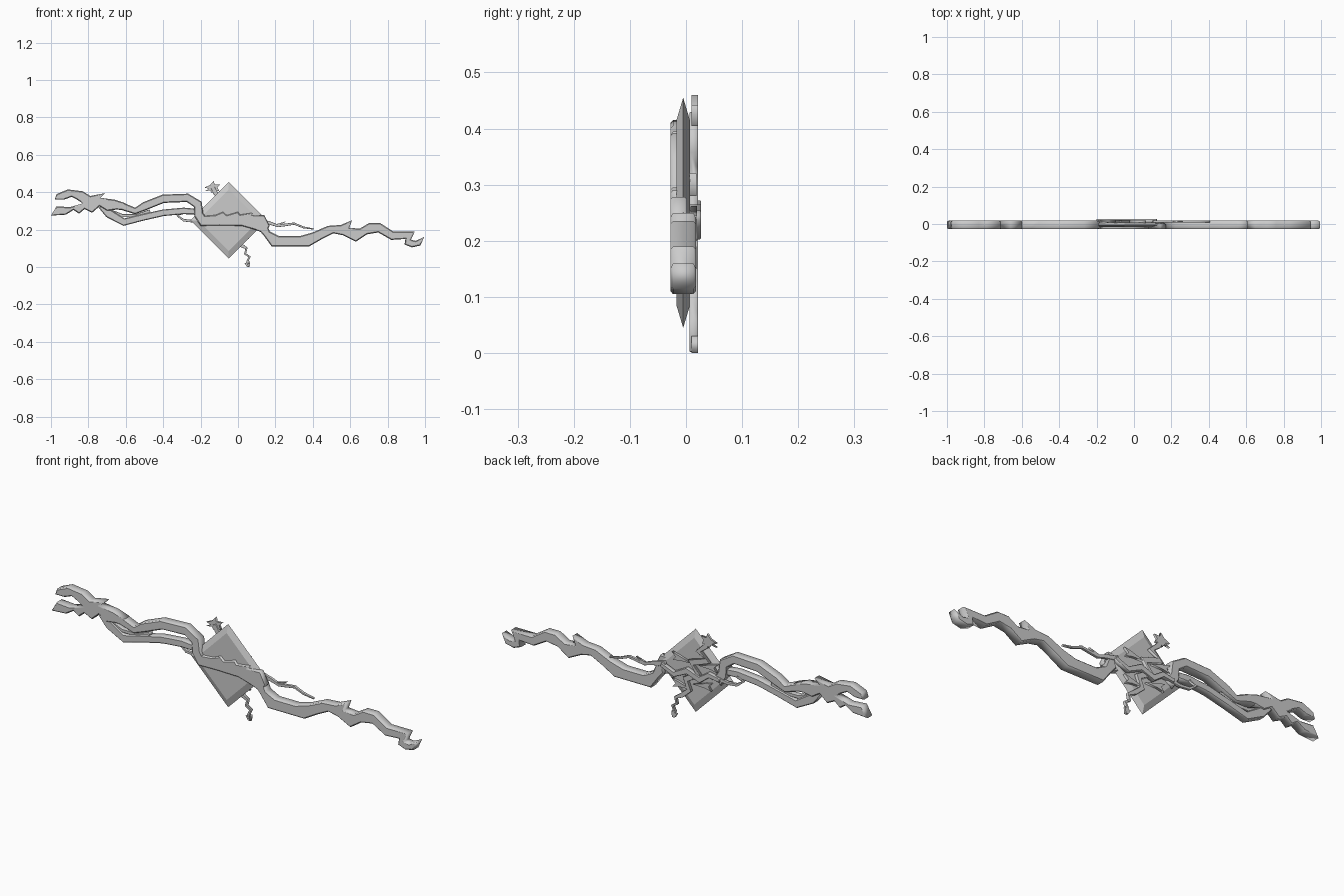
import bpy, bmesh, math
from mathutils import Vector


def plate(name, pts, y0, y1, bevel=0.0):
    """Closed x-z outline turned into a chamfered slab between y0 and y1."""
    cu = bpy.data.curves.new(name, 'CURVE')
    cu.dimensions = '2D'
    cu.fill_mode = 'BOTH'
    cu.extrude = (y1 - y0) / 2 - bevel
    cu.bevel_depth = bevel
    cu.bevel_resolution = 0
    cu.offset = -bevel
    sp = cu.splines.new('POLY')
    sp.points.add(len(pts) - 1)
    for p, (x, z) in zip(sp.points, pts):
        p.co = (x, z, 0, 1)
    sp.use_cyclic_u = True
    ob = bpy.data.objects.new(name, cu)
    bpy.context.collection.objects.link(ob)
    ob.rotation_euler.x = math.pi / 2
    ob.location.y = (y0 + y1) / 2
    bpy.ops.object.select_all(action='DESELECT')
    ob.select_set(True)
    bpy.context.view_layer.objects.active = ob
    bpy.ops.object.convert(target='MESH')
    return bpy.context.object


def ribbon(name, path, y0, y1, bevel=0.0):
    """Slab following (x, z, width) points."""
    left, right = [], []
    for i, (x, z, w) in enumerate(path):
        a = path[max(i - 1, 0)]
        b = path[min(i + 1, len(path) - 1)]
        t = Vector((b[0] - a[0], b[1] - a[1])).normalized()
        n = Vector((-t.y, t.x)) * w / 2
        left.append((x + n.x, z + n.y))
        right.append((x - n.x, z - n.y))
    return plate(name, left + right[::-1], y0, y1, bevel)


FRONT, BACK = -0.028, 0.018

# head with open jaws, horns and chin spikes
plate("head", [
    (-.98, .36), (-.97, .39), (-.91, .415), (-.83, .405), (-.79, .38),
    (-.71, .395), (-.735, .37), (-.66, .36), (-.60, .34), (-.63, .31),
    (-.70, .30), (-.74, .325), (-.78, .29), (-.82, .31), (-.85, .285),
    (-.88, .305), (-.92, .28), (-1.0, .275), (-.97, .325), (-.90, .32),
    (-.83, .34), (-.86, .36), (-.89, .375), (-.93, .36)], FRONT, BACK, .005)

# upper body strand, arching down to the diamond
ribbon("upper_strand", [
    (-.70, .335, .05), (-.62, .325, .04), (-.55, .30, .035), (-.50, .325, .045),
    (-.40, .365, .045), (-.27, .37, .045), (-.215, .335, .05),
    (-.21, .28, .05), (-.18, .235, .05)], FRONT, BACK, .005)

# lower body strand
ribbon("lower_strand", [
    (-.73, .33, .04), (-.69, .285, .045), (-.61, .24, .04), (-.51, .265, .035),
    (-.40, .29, .035), (-.29, .30, .035), (-.21, .295, .03)], -.024, .014, .004)

# slim inner strand between the two
ribbon("inner_strand", [
    (-.70, .305, .02), (-.62, .275, .018), (-.54, .275, .018),
    (-.47, .30, .018)], -.018, .008, .002)

# body band crossing the front of the diamond, feathered on top
plate("body_band", [
    (-.22, .30), (-.19, .272), (-.12, .278), (-.08, .295), (-.06, .277),
    (0, .295), (.01, .28), (.08, .29), (.07, .275), (.14, .278), (.17, .22),
    (.14, .18), (.09, .20), (.02, .22), (-.10, .222), (-.20, .22)],
    FRONT, .002, .004)

# tail with a fin and hooked tip
plate("tail", [
    (.12, .25), (.15, .24), (.17, .19), (.22, .165), (.33, .165), (.40, .185),
    (.48, .22), (.55, .225), (.61, .25), (.595, .21), (.65, .205), (.70, .235),
    (.76, .235), (.83, .19), (.945, .19), (.925, .145), (.95, .14), (.995, .16),
    (.975, .115), (.93, .105), (.89, .12), (.895, .15), (.82, .145), (.75, .185),
    (.69, .175), (.63, .135), (.56, .17), (.51, .18), (.45, .15), (.38, .11),
    (.18, .11), (.14, .165), (.11, .20)], FRONT, BACK, .005)

# bevelled diamond plate
bm = bmesh.new()
rings = []
for half, y in ((.165, -.017), (.205, -.005), (.165, .007)):
    rings.append([bm.verts.new((-.05 + half * math.cos(k * math.pi / 2), y,
                                .25 + half * math.sin(k * math.pi / 2))) for k in range(4)])
bm.faces.new(rings[0])
bm.faces.new(rings[2][::-1])
for a, b in zip(rings, rings[1:]):
    for k in range(4):
        j = (k + 1) % 4
        bm.faces.new((a[k], b[k], b[j], a[j]))
bmesh.ops.recalc_face_normals(bm, faces=bm.faces)
me = bpy.data.meshes.new("diamond")
bm.to_mesh(me)
bm.free()
bpy.context.collection.objects.link(bpy.data.objects.new("diamond", me))

# small winding serpent on the back of the diamond
ribbon("serpent_body", [
    (-.135, .425, .02), (-.12, .395, .025), (-.08, .36, .03), (-.13, .325, .03),
    (-.04, .295, .035), (-.08, .245, .035), (-.01, .205, .03), (-.03, .155, .025),
    (.01, .12, .022), (.045, .10, .014), (.038, .07, .012), (.062, .055, .012),
    (.05, .03, .012), (.058, .003, .006)], .006, .021, .001)
plate("serpent_head", [
    (-.18, .405), (-.155, .418), (-.18, .425), (-.15, .438), (-.13, .46),
    (-.125, .44), (-.095, .442), (-.11, .425), (-.10, .405), (-.125, .41),
    (-.14, .395), (-.15, .41)], .010, .021)
plate("serpent_tail_tip", [
    (.035, .02), (.05, .025), (.065, .03), (.062, 0), (.048, 0)], .010, .021)

# thin whisker-like streamer running across the back
ribbon("streamer_right", [
    (.10, .25, .025), (.17, .235, .018), (.215, .22, .014), (.25, .225, .014),
    (.30, .232, .012), (.35, .212, .010), (.405, .203, .006)], .008, .020, .001)
plate("streamer_barb", [(.19, .225), (.26, .245), (.22, .22)], .010, .020)
ribbon("streamer_left", [
    (-.18, .255, .02), (-.24, .245, .014), (-.29, .25, .014),
    (-.325, .275, .012), (-.29, .29, .010)], .008, .020, .001)
ribbon("streamer_middle", [
    (.12, .245, .02), (.05, .215, .025), (-.02, .25, .03), (-.09, .225, .03),
    (-.14, .26, .025), (-.20, .25, .02)], .006, .027, .002)

# claws beside the serpent
for i, (x, z, s) in enumerate(((-.15, .30, -1), (.03, .30, 1), (-.12, .20, -1), (.03, .17, 1))):
    plate(f"serpent_claw_{i}", [
        (x - s * .07, z - .01), (x, z + .012), (x + s * .035, z + .02),
        (x + s * .015, z), (x + s * .03, z - .02), (x - s * .005, z - .012)], .006, .019)
